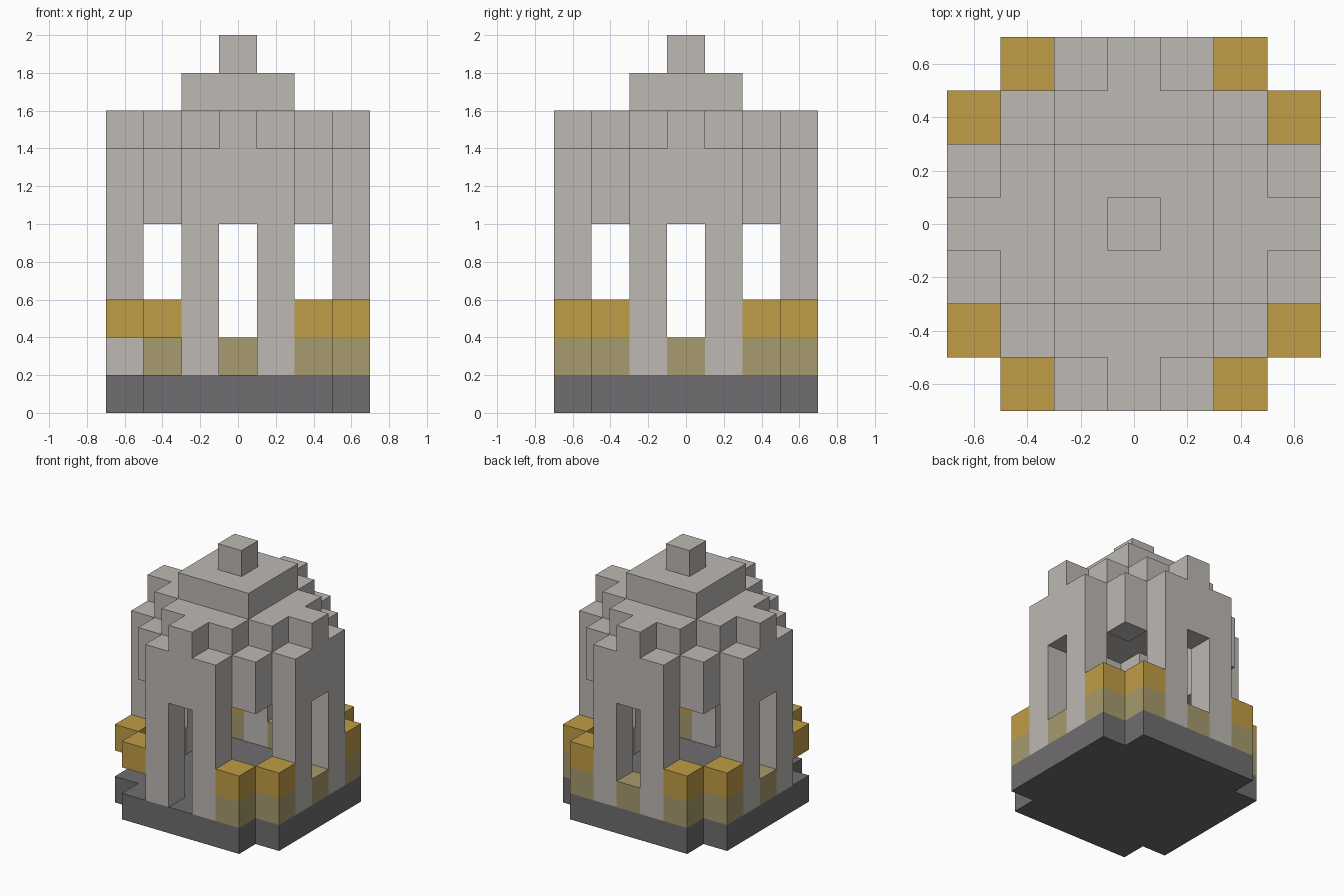
import bpy
import bmesh
from mathutils import Vector

CELL = 0.2
SIDES = [Vector(d) for d in ((1, 0, 0), (-1, 0, 0), (0, 1, 0),
                             (0, -1, 0), (0, 0, 1), (0, 0, -1))]

if "Cube" in bpy.data.objects:
    bpy.data.objects.remove(bpy.data.objects["Cube"], do_unlink=True)


def material(name, colour):
    mat = bpy.data.materials.new(name)
    mat.use_nodes = True
    mat.diffuse_color = (*colour, 1)
    mat.node_tree.nodes["Principled BSDF"].inputs["Base Color"].default_value = (*colour, 1)
    return mat


stone = material("pale stone", (0.51, 0.485, 0.455))
slate = material("dark slate", (0.16, 0.155, 0.162))
gold = material("gold", (0.53, 0.335, 0.06))
tan = material("dull tan", (0.39, 0.325, 0.155))

parts = {}   # name -> (material, set of cells)


def add(name, mat, cells):
    parts.setdefault(name, (mat, set()))[1].update(cells)


def square(half, z, cut_corners=False):
    r = range(-half, half + 1)
    return {(x, y, z) for x in r for y in r
            if not (cut_corners and abs(x) == half and abs(y) == half)}


def on_side(side, across, z):
    """Cell on the outer ring of one of the four walls."""
    return {"front": (across, -3, z), "back": (across, 3, z),
            "left": (3, across, z), "right": (-3, across, z)}[side]


# Base slab with notched corners
add("base_slab", slate, square(3, 0, True))

# Four walls: two pillars, a lintel and a raised crest over each doorway
for side in ("front", "back", "left", "right"):
    add(side + "_wall", stone, [on_side(side, a, z) for a in (-1, 1) for z in range(1, 7)])
    add(side + "_wall", stone, [on_side(side, 0, z) for z in (5, 6, 7)])
    # Low sill in every doorway except the front entrance
    if side != "front":
        add(side + "_sill", tan, [on_side(side, 0, 1)])
    # Corner blocks; the front right corner has lost its lower ones
    for a in (-2, 2):
        upper = on_side(side, a, 2)
        add("upper_corner_blocks", gold, [upper])
        if upper[0] + upper[1] != -5:
            add("lower_corner_blocks", tan, [on_side(side, a, 1)])

# Hanging corner blocks under the roof
add("hanging_corners", stone,
    [(x, y, z) for x in (-2, 2) for y in (-2, 2) for z in (5, 6)])

# Stepped roof and finial
add("roof_slab", stone, square(2, 7, True))
add("roof_step", stone, square(1, 8))
add("finial", stone, square(0, 9))

occupied = set().union(*(cells for _, cells in parts.values()))


def build(name, mat, cells):
    """Skin the outer sides of a group of cells."""
    bm = bmesh.new()
    for cell in cells:
        centre = Vector(cell) + Vector((0, 0, 0.5))
        for n in SIDES:
            if tuple(int(c) for c in Vector(cell) + n) in occupied:
                continue
            u = Vector((n.y, n.z, n.x))
            v = n.cross(u)
            corners = [centre + (n + u * a + v * b) / 2
                       for a, b in ((-1, -1), (1, -1), (1, 1), (-1, 1))]
            bm.faces.new([bm.verts.new(c * CELL) for c in corners])
    bmesh.ops.remove_doubles(bm, verts=bm.verts, dist=0.001)
    bmesh.ops.dissolve_limit(bm, angle_limit=0.01, verts=bm.verts, edges=bm.edges)
    mesh = bpy.data.meshes.new(name)
    bm.to_mesh(mesh)
    bm.free()
    mesh.materials.append(mat)
    bpy.context.collection.objects.link(bpy.data.objects.new(name, mesh))


for part, (mat, cells) in parts.items():
    build(part, mat, cells)
